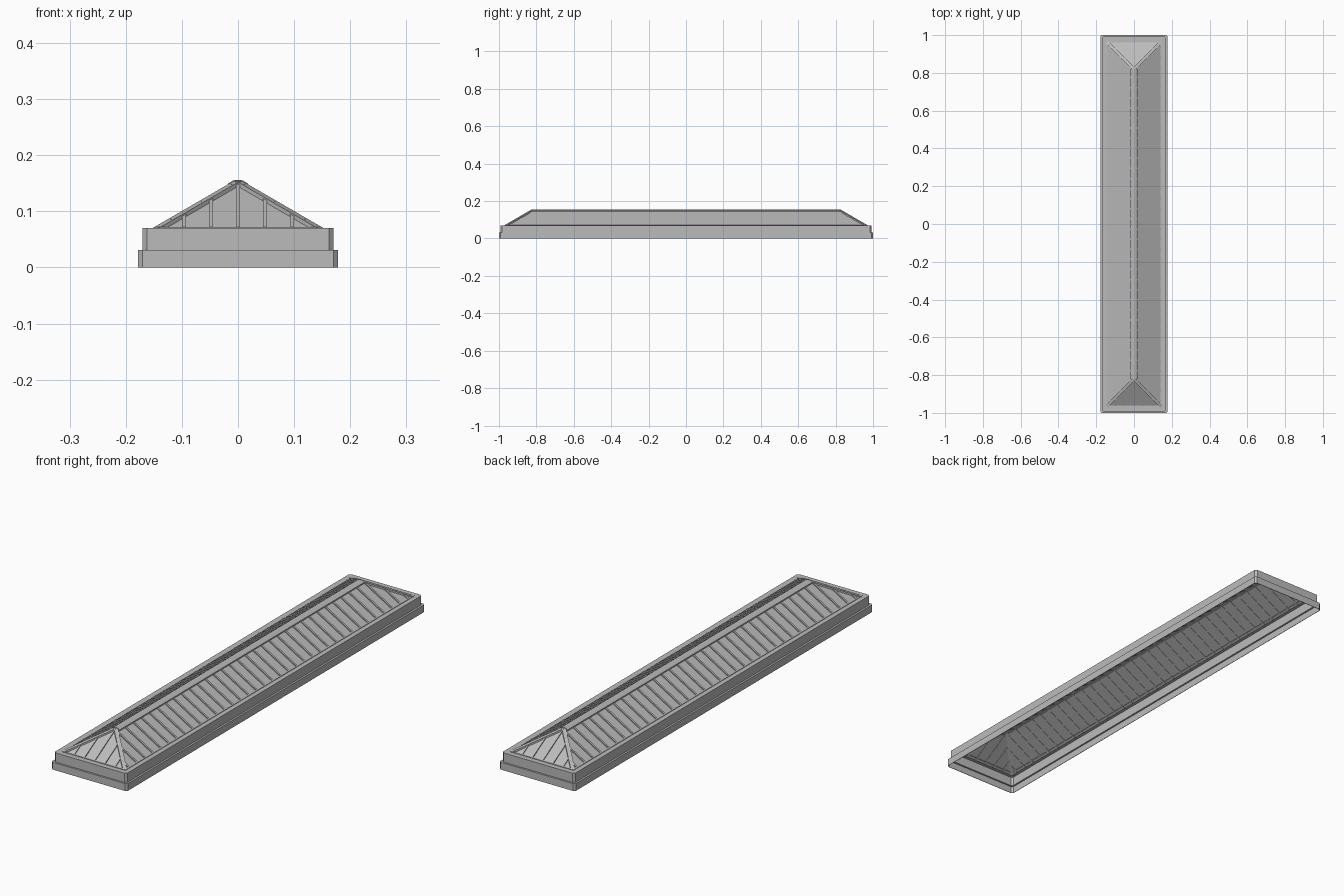
import bpy, bmesh
from mathutils import Vector, Matrix

cube = bpy.data.objects.get("Cube")
if cube:
    bpy.data.objects.remove(cube, do_unlink=True)

grey = bpy.data.materials.new("light_grey")
grey.use_nodes = True
colour = (0.5, 0.5, 0.5, 1)
grey.diffuse_color = colour
grey.node_tree.nodes["Principled BSDF"].inputs["Base Color"].default_value = colour

# Main sizes
EAVE_X, EAVE_Y, EAVE_Z = 0.15, 0.97, 0.07
RIDGE_Y, RIDGE_Z = 0.82, 0.157
PITCH = (RIDGE_Z - EAVE_Z) / EAVE_X
GLASS_DROP = 0.006
BAR_GAP = 0.0535


def make_object(name, bm, thickness=0):
    bmesh.ops.recalc_face_normals(bm, faces=bm.faces)
    mesh = bpy.data.meshes.new(name)
    bm.to_mesh(mesh)
    bm.free()
    mesh.materials.append(grey)
    obj = bpy.data.objects.new(name, mesh)
    bpy.context.collection.objects.link(obj)
    if thickness:
        solid = obj.modifiers.new("thickness", 'SOLIDIFY')
        solid.thickness = thickness
        solid.offset = -1
    return obj


def chamfered_loop(bm, x, y, z, c):
    pts = []
    for sx, sy in ((1, 1), (-1, 1), (-1, -1), (1, -1)):
        pair = [(sx * x, sy * (y - c), z), (sx * (x - c), sy * y, z)]
        pts += pair if sx * sy > 0 else pair[::-1]
    return [bm.verts.new(p) for p in pts]


def add_bar(bm, start, end, normal, width, above, below):
    """Box running between two points, lying on a plane with the given normal."""
    a, b, n = Vector(start), Vector(end), Vector(normal).normalized()
    along = (b - a).normalized()
    side = n.cross(along).normalized()
    n = along.cross(side)
    centre = (a + b) / 2 + n * (above - below) / 2
    frame = Matrix((along, side, n)).transposed().to_4x4()
    size = Matrix.Diagonal(((b - a).length, width, above + below, 1))
    bmesh.ops.create_cube(bm, size=1, matrix=Matrix.Translation(centre) @ frame @ size)


# Stepped curb: an open, thin-walled frame with clipped corners
bm = bmesh.new()
steps = [(0.178, 1.0, 0, 0.008), (0.178, 1.0, 0.031, 0.008),
         (0.17, 0.992, 0.031, 0.008), (0.17, 0.992, EAVE_Z, 0.008),
         (0.138, 0.958, EAVE_Z, 0.001)]
loops = [chamfered_loop(bm, *s) for s in steps]
for lo, hi in zip(loops, loops[1:]):
    for i in range(8):
        j = (i + 1) % 8
        bm.faces.new((lo[i], lo[j], hi[j], hi[i]))
make_object("curb_frame", bm, 0.002)

# Hipped glazing
bm = bmesh.new()
z0, z1 = EAVE_Z - GLASS_DROP, RIDGE_Z - GLASS_DROP
a, b, c, d = [bm.verts.new((sx * EAVE_X, sy * EAVE_Y, z0))
              for sx, sy in ((-1, -1), (1, -1), (1, 1), (-1, 1))]
front, back = [bm.verts.new((0, s * RIDGE_Y, z1)) for s in (-1, 1)]
for face in ((a, b, front), (b, c, back, front), (c, d, back), (d, a, front, back)):
    bm.faces.new(face)
make_object("glazing", bm, 0.0015)

# Glazing bars on the long slopes, shortened where they meet the hips
bm = bmesh.new()
for k in range(18):
    y = (k + 0.5) * BAR_GAP
    run = min(EAVE_X, EAVE_Y - y)
    for sx in (-1, 1):
        for sy in (-1, 1):
            add_bar(bm, (sx * EAVE_X, sy * y, z0),
                    (sx * (EAVE_X - run), sy * y, z0 + run * PITCH),
                    (sx * PITCH, 0, 1), 0.008, 0.004, 0.003)
make_object("side_glazing_bars", bm)

# Glazing bars on the end slopes
bm = bmesh.new()
for k in range(-2, 3):
    x = k * 0.048
    run = EAVE_X - abs(x)
    for sy in (-1, 1):
        add_bar(bm, (x, sy * EAVE_Y, z0), (x, sy * (EAVE_Y - run), z0 + run * PITCH),
                (0, sy * PITCH, 1), 0.007, 0.004, 0.003)
make_object("end_glazing_bars", bm)

# Eave rails around the foot of the glass
bm = bmesh.new()
for s in (-1, 1):
    add_bar(bm, (s * 0.146, -EAVE_Y, EAVE_Z), (s * 0.146, EAVE_Y, EAVE_Z),
            (0, 0, 1), 0.008, 0.002, 0.002)
    add_bar(bm, (-EAVE_X, s * 0.966, EAVE_Z), (EAVE_X, s * 0.966, EAVE_Z),
            (0, 0, 1), 0.008, 0.002, 0.002)
make_object("eave_rails", bm)

# Ridge cap: shallow folded strip with a flat top
bm = bmesh.new()
profile = [(-0.018, 0.1445), (-0.018, 0.1495), (-0.008, 0.1555),
           (0.008, 0.1555), (0.018, 0.1495), (0.018, 0.1445)]
ends = [[bm.verts.new((x, s * RIDGE_Y, z)) for x, z in profile] for s in (-1, 1)]
for i in range(6):
    j = (i + 1) % 6
    bm.faces.new((ends[0][i], ends[0][j], ends[1][j], ends[1][i]))
bm.faces.new(ends[0])
bm.faces.new(ends[1])
make_object("ridge_cap", bm)

# Hip caps along the four sloping corners
bm = bmesh.new()
for sx in (-1, 1):
    for sy in (-1, 1):
        add_bar(bm, (sx * EAVE_X, sy * EAVE_Y, z0), (0, sy * RIDGE_Y, z1),
                (sx * PITCH, sy * PITCH, 2), 0.016, 0.004, 0.004)
make_object("hip_caps", bm)
